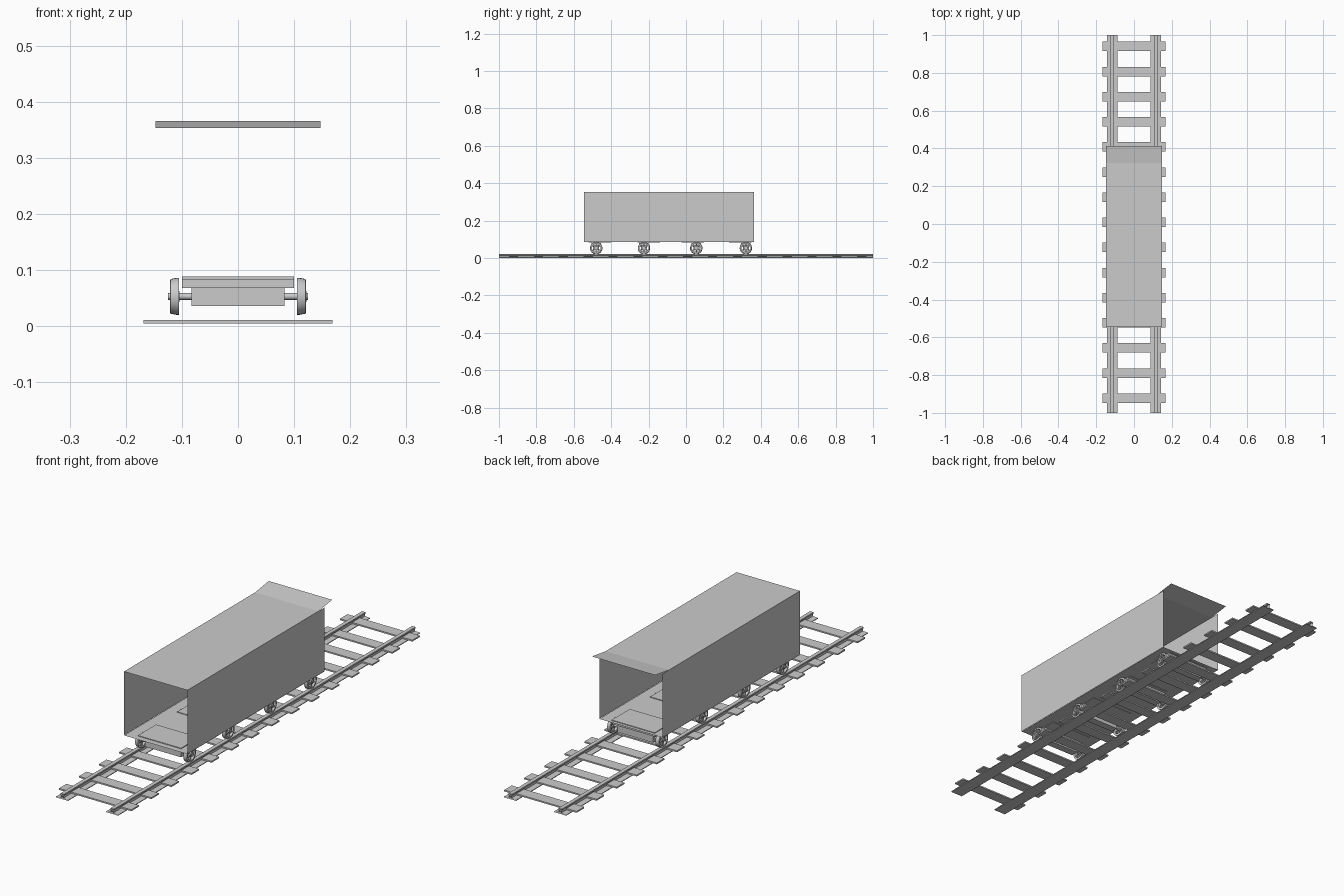
import bpy, bmesh
from math import cos, sin, pi
from mathutils import Matrix

if "Cube" in bpy.data.objects:
    bpy.data.objects.remove(bpy.data.objects["Cube"])


def make(name, verts, faces, smooth=False):
    me = bpy.data.meshes.new(name)
    me.from_pydata(verts, [], faces)
    me.update()
    ob = bpy.data.objects.new(name, me)
    bpy.context.collection.objects.link(ob)
    return ob


def box(name, x0, x1, y0, y1, z0, z1):
    v = [(x, y, z) for x in (x0, x1) for y in (y0, y1) for z in (z0, z1)]
    f = [(0, 1, 3, 2), (4, 6, 7, 5), (0, 4, 5, 1), (2, 3, 7, 6), (0, 2, 6, 4), (1, 5, 7, 3)]
    return make(name, v, f)


def extrude_y(name, pts, y0, y1, faces=None):
    # open-ended profile in x/z swept along y
    n = len(pts)
    v = [(x, y, z) for y in (y0, y1) for x, z in pts]
    f = [(i, (i + 1) % n, n + (i + 1) % n, n + i) for i in range(n)]
    return make(name, v, f)


def lathe_x(name, prof, n, centre):
    # closed (x, radius) profile revolved around the axle direction
    cx, cy, cz = centre
    m = len(prof)
    v = [(cx + x, cy + r * cos(2 * pi * i / n), cz + r * sin(2 * pi * i / n))
         for i in range(n) for x, r in prof]
    f = [(i * m + j, i * m + (j + 1) % m, (i + 1) % n * m + (j + 1) % m, (i + 1) % n * m + j)
         for i in range(n) for j in range(m)]
    ob = make(name, v, f)
    ob.data.polygons.foreach_set("use_smooth", [True] * len(f))
    bpy.ops.object.select_all(action='DESELECT')
    ob.select_set(True)
    bpy.context.view_layer.objects.active = ob
    bpy.ops.object.shade_smooth_by_angle(angle=0.6)
    return ob


# cross ties
for i in range(15):
    y = 0.94 - i * 0.133
    box(f"tie_{i + 1}", -0.168, 0.168, y - 0.025, y + 0.025, 0.005, 0.011)

# rails: wide foot and narrow head
for s, side in ((-1, "left"), (1, "right")):
    c = 0.116 * s
    half = [(0.028, 0), (0.028, 0.003), (0.005, 0.005), (0.005, 0.014), (0.008, 0.016), (0.008, 0.022)]
    pts = [(c + x, z) for x, z in half] + [(c - x, z) for x, z in reversed(half)]
    extrude_y(f"{side}_rail", pts, -1, 1)

# wagon body: thin sheets, open at both ends
W, Y0, Y1, ZB, ZT = 0.147, -0.545, 0.364, 0.086, 0.353
for s, side in ((-1, "left"), (1, "right")):
    make(f"{side}_wall", [(s * W, Y0, ZB), (s * W, Y1, ZB), (s * W, Y1, ZT), (s * W, Y0, ZT)], [(0, 1, 2, 3)])
make("floor", [(-W, Y0, ZB - 0.001), (W, Y0, ZB - 0.001), (W, Y1, ZB - 0.001), (-W, Y1, ZB - 0.001)], [(0, 1, 2, 3)])

# roof with raised rear flap
make("roof", [(-W, Y0, ZT), (W, Y0, ZT), (W, 0.323, ZT), (-W, 0.323, ZT),
              (W, 0.414, 0.366), (-W, 0.414, 0.366)], [(0, 1, 2, 3), (3, 2, 4, 5)])

# running gear
ZA, R = 0.053, 0.033
for k, (y, yb) in enumerate(((-0.48, -0.46), (-0.225, -0.2), (0.055, 0.035), (0.32, 0.29)), 1):
    box(f"bolster_plate_{k}", -0.1, 0.1, yb - 0.06, yb + 0.06, 0.083, 0.088)
    box(f"bolster_beam_{k}", -0.1, 0.1, y - 0.025, y + 0.025, 0.068, 0.084)
    box(f"axle_box_{k}", -0.083, 0.083, y - 0.016, y + 0.016, 0.036, 0.068)
    lathe_x(f"axle_{k}", [(-0.125, 0.0), (-0.125, 0.006), (0.125, 0.006), (0.125, 0.0)], 16, (0, y, ZA))
    for s, side in ((-1, "left"), (1, "right")):
        c = (s * 0.113, y, ZA)
        rim = [(-0.008, 0.024), (-0.008, R), (-0.004, R), (0.007, 0.031), (0.008, 0.029), (0.008, 0.024)]
        lathe_x(f"{side}_wheel_rim_{k}", [(s * x, r) for x, r in rim], 28, c)
        lathe_x(f"{side}_wheel_hub_{k}", [(-0.008, 0.005), (-0.008, 0.01), (0.009, 0.01), (0.009, 0.005)], 16, c)
        # six spokes in one mesh
        bm = bmesh.new()
        for j in range(6):
            m = (Matrix.Translation(c) @ Matrix.Rotation(j * pi / 3, 4, 'X')
                 @ Matrix.Translation((0, 0, 0.017)) @ Matrix.Diagonal((0.008, 0.005, 0.016, 1)))
            bmesh.ops.create_cube(bm, size=1, matrix=m)
        spokes = make(f"{side}_wheel_spokes_{k}", [], [])
        bm.to_mesh(spokes.data)
        bm.free()

# consistent outward normals on the solid parts
for ob in bpy.context.collection.objects:
    bm = bmesh.new()
    bm.from_mesh(ob.data)
    bmesh.ops.recalc_face_normals(bm, faces=bm.faces)
    bm.to_mesh(ob.data)
    bm.free()
